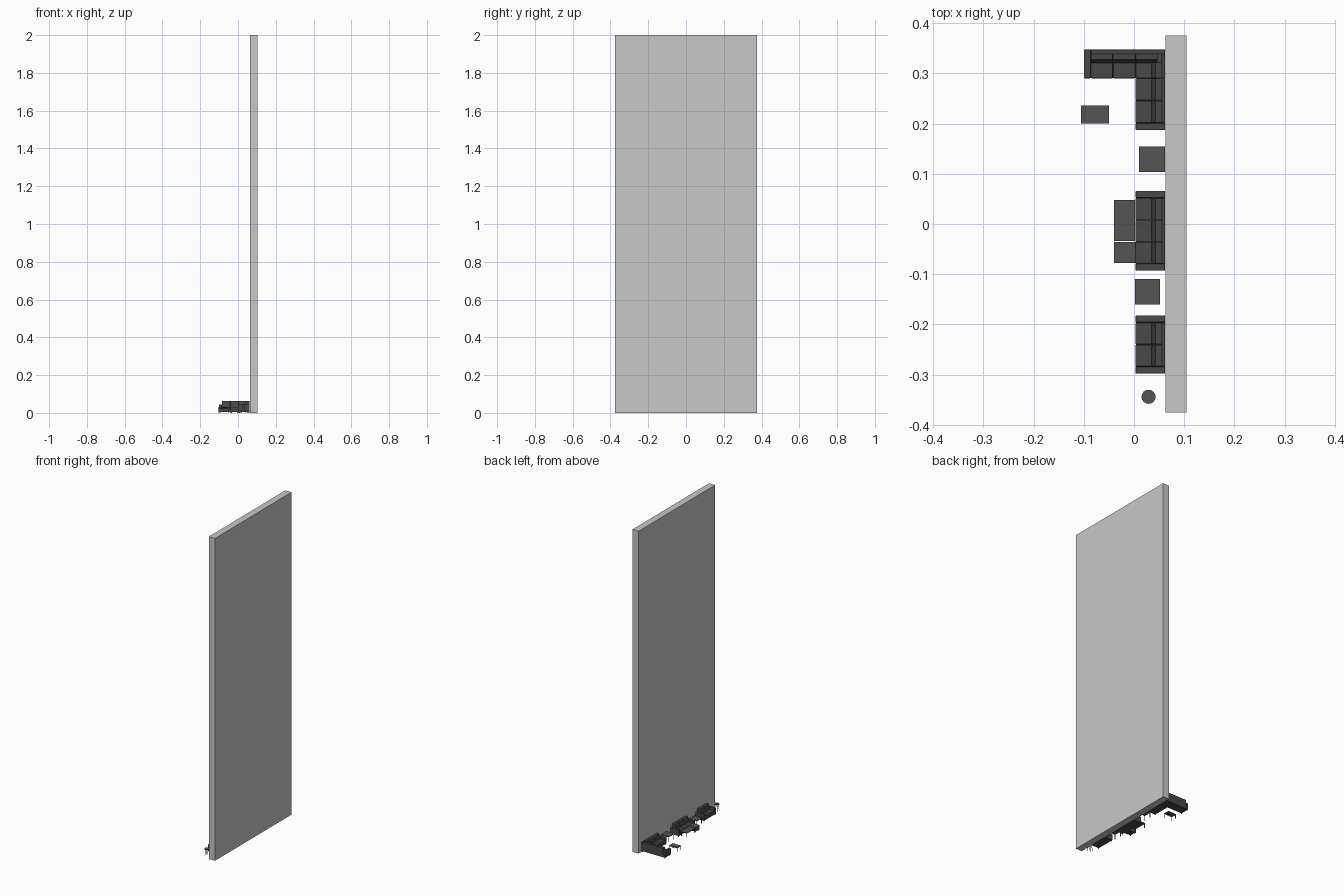
import bpy, math

if "Cube" in bpy.data.objects:
    bpy.data.objects.remove(bpy.data.objects["Cube"])


def mat(name, r, g, b):
    m = bpy.data.materials.new(name)
    m.diffuse_color = (r, g, b, 1)
    m.use_nodes = True
    m.node_tree.nodes["Principled BSDF"].inputs["Base Color"].default_value = m.diffuse_color
    return m


WALL = mat("wall_grey", 0.58, 0.58, 0.58)
TABLE = mat("table_charcoal", 0.09, 0.09, 0.09)
FABRIC = mat("sofa_dark_grey", 0.065, 0.065, 0.065)
WOOD = mat("brown_wood", 0.16, 0.09, 0.04)


def box(name, x0, x1, y0, y1, z0, z1, m, bevel=0.0):
    bpy.ops.mesh.primitive_cube_add(
        size=1, location=((x0 + x1) / 2, (y0 + y1) / 2, (z0 + z1) / 2))
    o = bpy.context.object
    o.name = name
    o.scale = (x1 - x0, y1 - y0, z1 - z0)
    bpy.ops.object.transform_apply(location=False, rotation=False, scale=True)
    o.data.materials.append(m)
    if bevel:
        b = o.modifiers.new("soft_edges", 'BEVEL')
        b.width = bevel
        b.segments = 2
    return o


def cyl(name, r, x, y, z0, z1, m, n=16):
    bpy.ops.mesh.primitive_cylinder_add(
        vertices=n, radius=r, depth=z1 - z0, location=(x, y, (z0 + z1) / 2))
    o = bpy.context.object
    o.name = name
    o.data.materials.append(m)
    return o


def legs(name, x0, x1, y0, y1, h, t, m):
    for x in (x0, x1 - t):
        for y in (y0, y1 - t):
            box(name, x, x + t, y, y + t, 0, h, m)


def table(name, x0, x1, y0, y1, h, leg_mat=TABLE):
    box(name + "_top", x0, x1, y0, y1, h - 0.004, h, TABLE)
    legs(name + "_leg", x0 + .001, x1 - .001, y0 + .001, y1 - .001, h - 0.004, 0.003, leg_mat)


def back_cushion(name, x0, x1, y0, y1, lean):
    # wedge cushion: the top front edge leans back
    o = box(name, x0, x1, y0, y1, 0.031, 0.063, FABRIC)
    for v in o.data.vertices:
        if v.co.z > 0:
            if lean == 'x' and v.co.x < 0:
                v.co.x += 0.007
            if lean == 'y' and v.co.y < 0:
                v.co.y += 0.007
    b = o.modifiers.new("soft_edges", 'BEVEL')
    b.width = 0.0015
    b.segments = 2


XF, XB = 0.003, 0.062      # sofa front and back
SEAT, ARM, TOP, FOOT = 0.032, 0.045, 0.062, 0.006


def wall_sofa(name, y0, y1, n, arms=(True, True), arm=0.014):
    """Sofa along the wall, facing -x."""
    box(name + "_base", XF + .001, XB, y0, y1, FOOT, 0.021, FABRIC)
    legs(name + "_foot", XF + .003, XB - .002, y0 + .002, y1 - .002, FOOT, 0.004, TABLE)
    a, b = y0, y1
    if arms[0]:
        box(name + "_arm", XF, XB, y0, y0 + arm, FOOT, ARM, FABRIC, .002)
        a += arm
    if arms[1]:
        box(name + "_arm", XF, XB, y1 - arm, y1, FOOT, ARM, FABRIC, .002)
        b -= arm
    box(name + "_back", 0.055, XB, a, b, FOOT, TOP, FABRIC, .0015)
    w = (b - a) / n
    for i in range(n):
        s, e = a + i * w + .0004, a + (i + 1) * w - .0004
        box(name + "_seat", XF, 0.038, s, e, 0.021, SEAT, FABRIC, .0015)
        back_cushion(name + "_back_cushion", 0.035, 0.056, s, e, 'x')


# wall panel
box("wall", 0.0625, 0.1045, -0.375, 0.375, 0, 2, WALL)

# three-seat sofa with chaise, and two-seat sofa
wall_sofa("long_sofa", -0.093, 0.066, 3)
wall_sofa("short_sofa", -0.298, -0.182, 2)
box("chaise_base", -0.039, XF + .002, -0.077, -0.036, FOOT, 0.021, FABRIC)
box("chaise_cushion", -0.040, XF, -0.078, -0.0355, 0.021, SEAT, TABLE, .0015)
legs("chaise_foot", -0.037, 0.0, -0.075, -0.038, FOOT, 0.004, TABLE)

# corner sofa: wing along the wall
wall_sofa("corner_sofa", 0.187, 0.290, 2, arms=(True, False))
# corner sofa: wing along x, facing -y
Y0, Y1 = 0.290, 0.347
box("corner_base", -0.099, XB, Y0 + .001, Y1, FOOT, 0.021, FABRIC)
box("corner_arm", -0.100, -0.086, Y0, Y1, FOOT, ARM, FABRIC, .002)
box("corner_back", -0.086, XB, 0.338, Y1, FOOT, TOP, FABRIC, .0015)
box("corner_side_back", 0.055, XB, Y0, 0.338, FOOT, TOP, FABRIC, .0015)
legs("corner_foot", -0.097, XB - .002, Y0 + .003, Y1 - .002, FOOT, 0.004, TABLE)
for s, e in ((-0.086, -0.0415), (-0.0415, 0.003), (0.003, 0.0475)):
    box("corner_seat", s + .0004, e - .0004, Y0, 0.325, 0.021, SEAT, FABRIC, .0015)
    back_cushion("corner_back_cushion", s + .0004, e - .0004, 0.320, 0.339, 'y')
back_cushion("corner_side_cushion", 0.035, 0.056, Y0, 0.322, 'x')

# tables
table("coffee_table", -0.040, XF - .001, -0.034, 0.048, 0.030)
table("side_table", 0.010, 0.062, 0.104, 0.154, 0.035)
table("lamp_table", 0.002, 0.052, -0.160, -0.109, 0.035, WOOD)
table("low_table", -0.1055, -0.050, 0.200, 0.236, 0.028)

# round stool with splayed legs
SX, SY = 0.029, -0.344
cyl("stool_seat", 0.014, SX, SY, 0.041, 0.045, TABLE)
cyl("stool_hub", 0.004, SX, SY, 0.045, 0.046, WOOD, 12)
for i in range(4):
    a = math.pi / 4 + i * math.pi / 2
    o = cyl("stool_leg", 0.0013, SX + .0095 * math.cos(a), SY + .0095 * math.sin(a),
            0.0, 0.042, TABLE, 8)
    for v in o.data.vertices:
        if v.co.z < 0:
            v.co.x += .003 * math.cos(a)
            v.co.y += .003 * math.sin(a)
